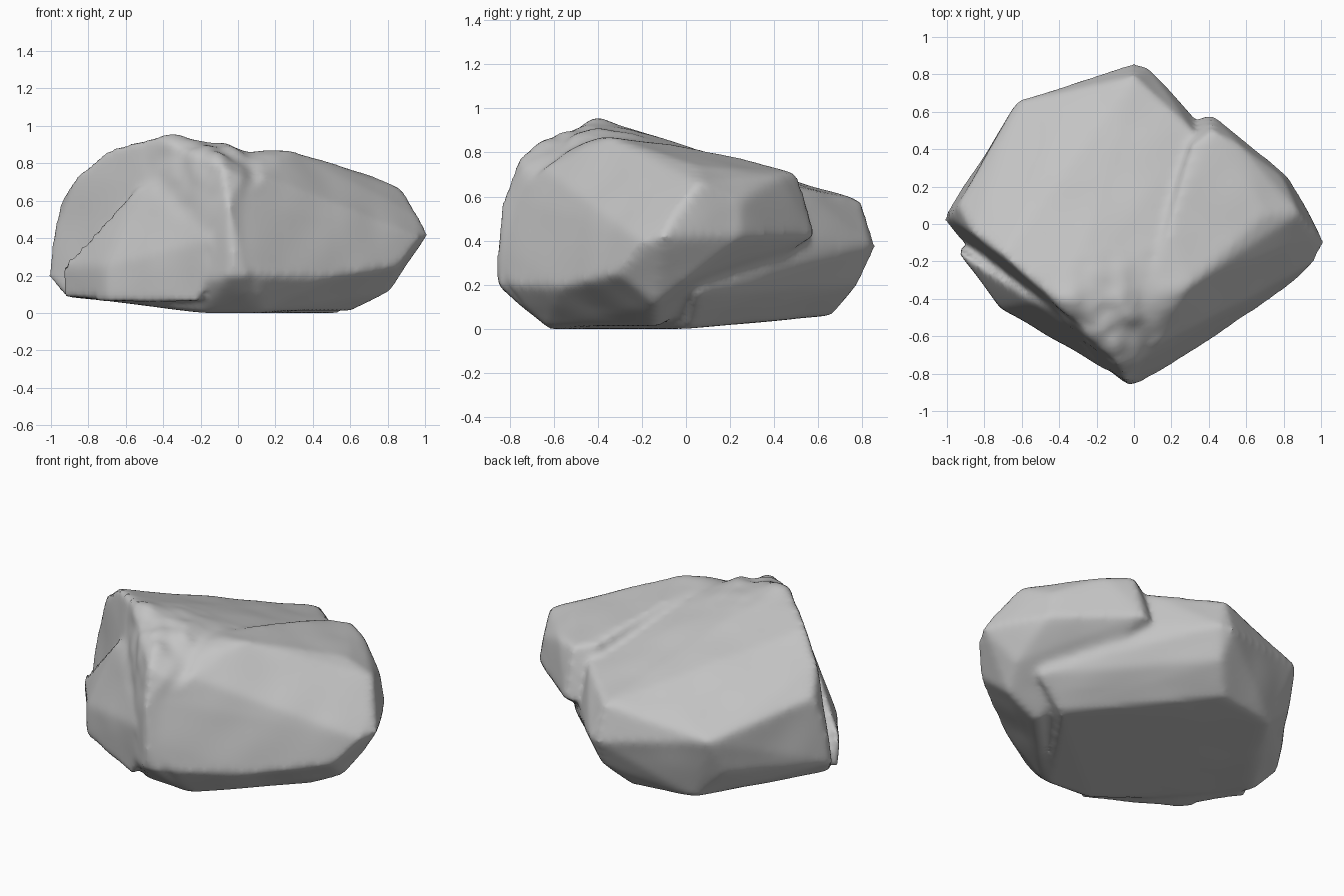
import bpy
import bmesh
from mathutils import Vector, noise

default_cube = bpy.data.objects.get("Cube")
if default_cube:
    bpy.data.objects.remove(default_cube, do_unlink=True)


def make_material(name, colour):
    material = bpy.data.materials.new(name)
    material.use_nodes = True
    material.diffuse_color = colour
    material.node_tree.nodes["Principled BSDF"].inputs["Base Color"].default_value = colour
    return material


def make_chunk(name, corners):
    """A convex lump of stone wrapped round its corner points."""
    bm = bmesh.new()
    for corner in corners:
        bm.verts.new(corner)
    result = bmesh.ops.convex_hull(bm, input=bm.verts[:])
    spare = {item for key in ("geom_interior", "geom_unused") for item in result[key]
             if isinstance(item, bmesh.types.BMVert)}
    bmesh.ops.delete(bm, geom=list(spare), context="VERTS")
    bmesh.ops.recalc_face_normals(bm, faces=bm.faces[:])
    mesh = bpy.data.meshes.new(name)
    bm.to_mesh(mesh)
    bm.free()
    chunk = bpy.data.objects.new(name, mesh)
    bpy.context.collection.objects.link(chunk)
    return chunk


# Main body: flat base, tall front ridge, top falling towards the back
base = [(.55, .02, 0), (.1, -.62, 0), (-.2, -.6, 0), (-.48, .6, .06),
        (-.63, .26, .06), (-.1, .66, .06), (-.93, -.08, .09), (-.6, -.4, .06),
        (.75, .06, .16), (.53, .33, .25)]
left_and_back = [(-1.02, .03, .2), (-.99, .04, .4), (-.94, .1, .61),
                 (-.62, .66, .46), (-.66, .56, .25), (0, .86, .37), (.08, .84, .38),
                 (0, .79, .58), (-.35, .62, .58), (.02, .78, .2), (.36, .52, .4),
                 (.31, .5, .64), (.36, .4, .16)]
nose = [(-.04, -.86, .2), (.04, -.85, .2), (-.03, -.86, .35), (-.05, -.84, .58),
        (-.08, -.76, .77), (.02, -.74, .73), (-.1, -.64, .85)]
ridge = [(-.35, -.41, .96), (-.25, -.43, .94), (-.43, -.41, .945), (-.7, -.17, .87),
         (-.86, -.05, .74), (0, -.42, .89), (.1, -.4, .85), (.3, 0, .77)]
rock = make_chunk("boulder", base + left_and_back + nose + ridge)

# Raised ledge on the left side, reaching the ground in front, overhanging at the back
ledge_top = [(.1, -.54, .81), (.05, -.4, .87), (.28, -.34, .87), (.2, 0, .83), (.3, .42, .73),
             (.42, .5, .71), (.56, .42, .69), (.7, .05, .74), (.88, .06, .66), (.8, .25, .58)]
ledge_side = [(1.02, -.1, .42), (.97, -.2, .4), (.96, -.07, .52), (.83, .25, .42),
              (.42, .59, .42), (.35, .57, .42), (.86, -.31, .25), (.5, -.56, .19),
              (.1, -.81, .2), (.25, -.57, .7), (0, -.84, .37), (.02, -.77, .6), (.13, -.65, .73)]
ledge_foot = [(.59, -.14, 0), (.81, -.14, .11), (.12, -.63, 0), (.86, 0, .22)]
ledge = make_chunk("ledge", ledge_top + ledge_side + ledge_foot)

# Broken slab standing proud of the front right face
slab = make_chunk("slab", [
    (-.95, -.12, .08), (-.94, -.15, .26), (-.71, -.45, .06), (-.71, -.45, .25),
    (-.54, -.41, .67), (-.28, -.55, .72), (-.2, -.73, .05), (-.15, -.78, .4), (-.3, -.3, .2)])

# Fuse the lumps and wear the edges
for lump in (ledge, slab):
    lump.hide_render = True
    union = rock.modifiers.new("Fuse", "BOOLEAN")
    union.operation = "UNION"
    union.solver = "EXACT"
    union.object = lump
remesh = rock.modifiers.new("Even skin", "REMESH")
remesh.mode = "VOXEL"
remesh.voxel_size = .022
wear = rock.modifiers.new("Worn edges", "SMOOTH")
wear.factor = .5
wear.iterations = 7

graph = bpy.context.evaluated_depsgraph_get()
mesh = bpy.data.meshes.new_from_object(rock.evaluated_get(graph))
rock.modifiers.clear()
rock.data = mesh
for lump in (ledge, slab):
    bpy.data.objects.remove(lump, do_unlink=True)

# Shallow chips, strongest along the broken front edge of the top; the base stays flat
normals = [v.normal.copy() for v in mesh.vertices]
for v, normal in zip(mesh.vertices, normals):
    broken = max(0, 1 - (v.co - Vector((-.15, -.5, .85))).length / .4)
    flat = max(0, min(1, v.co.z / .1))
    chips = noise.noise(v.co * 4) * .008 + noise.noise(v.co * 9) * .03 * broken
    v.co += normal * chips * flat

mesh.materials.clear()
mesh.materials.append(make_material("stone grey", (.55, .55, .55, 1)))
bpy.ops.object.select_all(action="DESELECT")
rock.select_set(True)
bpy.context.view_layer.objects.active = rock
bpy.ops.object.shade_smooth()
